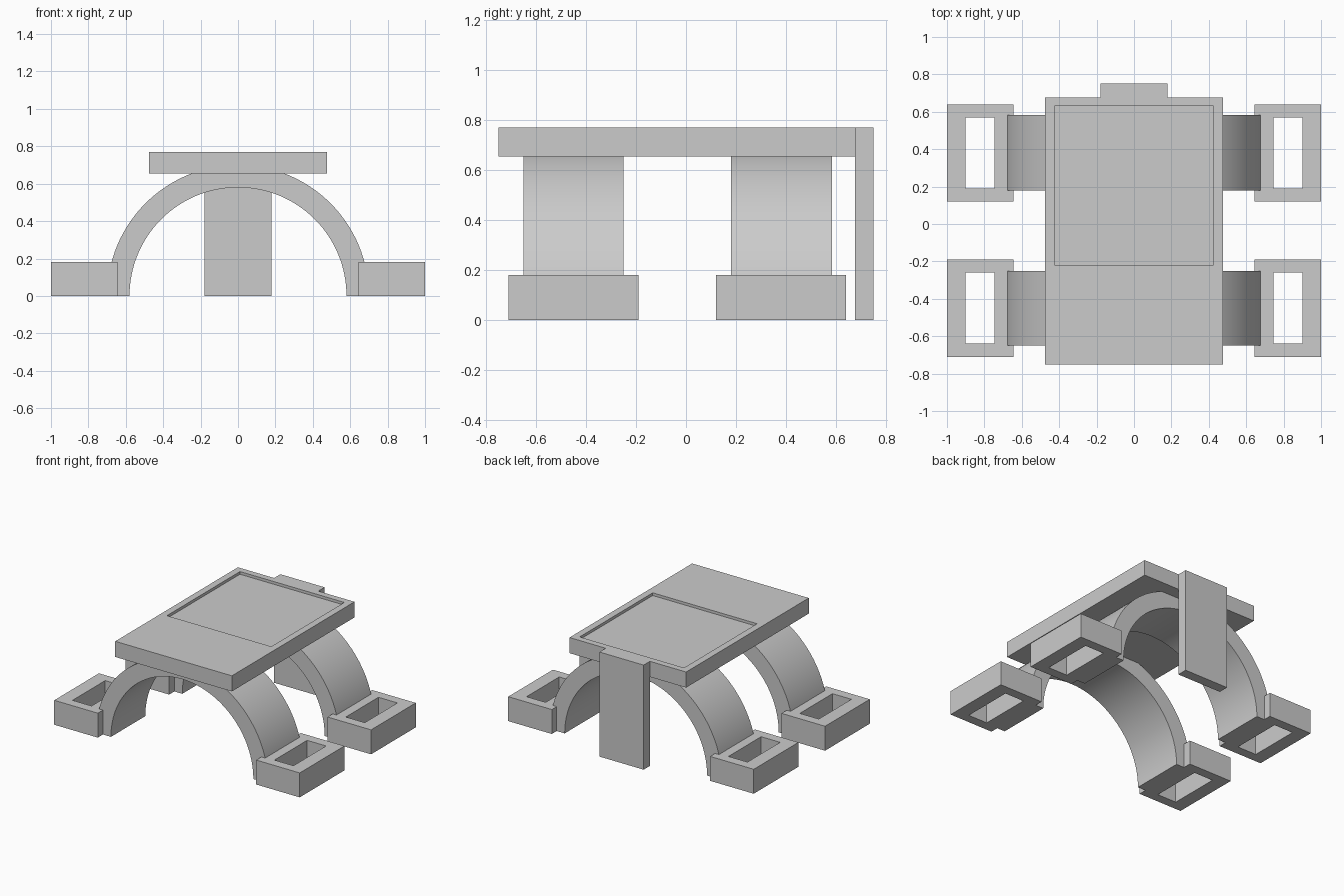
import bpy
import bmesh
from math import sin, cos, pi, radians

if "Cube" in bpy.data.objects:
    bpy.data.objects.remove(bpy.data.objects["Cube"], do_unlink=True)

# Single plain grey material
grey = bpy.data.materials.new("plain grey")
grey.use_nodes = True
colour = (0.6, 0.6, 0.6, 1)
grey.diffuse_color = colour
grey.node_tree.nodes["Principled BSDF"].inputs["Base Color"].default_value = colour


def bridge(name, rings, closed=False):
    """Join successive four-point rings with quads; cap the ends or close the loop."""
    bm = bmesh.new()
    loops = [[bm.verts.new(p) for p in ring] for ring in rings]
    pairs = list(zip(loops, loops[1:]))
    if closed:
        pairs.append((loops[-1], loops[0]))
    else:
        bm.faces.new(loops[0])
        bm.faces.new(loops[-1])
    for a, b in pairs:
        for i in range(4):
            j = (i + 1) % 4
            bm.faces.new((a[i], a[j], b[j], b[i]))
    bmesh.ops.recalc_face_normals(bm, faces=bm.faces)
    mesh = bpy.data.meshes.new(name)
    bm.to_mesh(mesh)
    bm.free()
    mesh.materials.append(grey)
    mesh.shade_smooth()
    mesh.set_sharp_from_angle(angle=radians(30))
    obj = bpy.data.objects.new(name, mesh)
    bpy.context.collection.objects.link(obj)
    return obj


def rect(x0, x1, y0, y1, z):
    return [(x0, y0, z), (x1, y0, z), (x1, y1, z), (x0, y1, z)]


# Top plate with a shallow rectangular recess
TOP, UNDER, FLOOR = 0.77, 0.655, 0.75
plate = (-0.475, 0.475, -0.75, 0.677)
recess = (-0.425, 0.425, -0.22, 0.63)
bridge("top_plate", [rect(*plate, UNDER), rect(*plate, TOP),
                     rect(*recess, TOP), rect(*recess, FLOOR)])

# Upright support at the back
post = (-0.18, 0.18, 0.675, 0.75)
bridge("back_support", [rect(*post, 0), rect(*post, TOP)])


def arch(name, y0, y1, inner=0.58, outer=0.70, steps=64):
    rings = []
    for k in range(steps + 1):
        c, s = cos(pi * k / steps), sin(pi * k / steps)
        rings.append([(inner * c, y0, inner * s), (outer * c, y0, outer * s),
                      (outer * c, y1, outer * s), (inner * c, y1, inner * s)])
    bridge(name, rings)


def foot(name, side, y0, y1):
    out = (side * 0.645, side * 1.0, y0, y1)
    hole = (side * 0.745, side * 0.90, y0 + 0.07, y1 - 0.07)
    bridge(name, [rect(*out, 0), rect(*out, 0.18),
                  rect(*hole, 0.18), rect(*hole, 0)], closed=True)


# Two leg arches, each standing in a pair of hollow feet
for end, arch_y, foot_y in (("front", (-0.65, -0.25), (-0.71, -0.19)),
                            ("back", (0.18, 0.583), (0.12, 0.64))):
    arch(end + "_arch", *arch_y)
    for label, side in (("left", 1), ("right", -1)):
        foot(f"{end}_{label}_foot", side, *foot_y)
